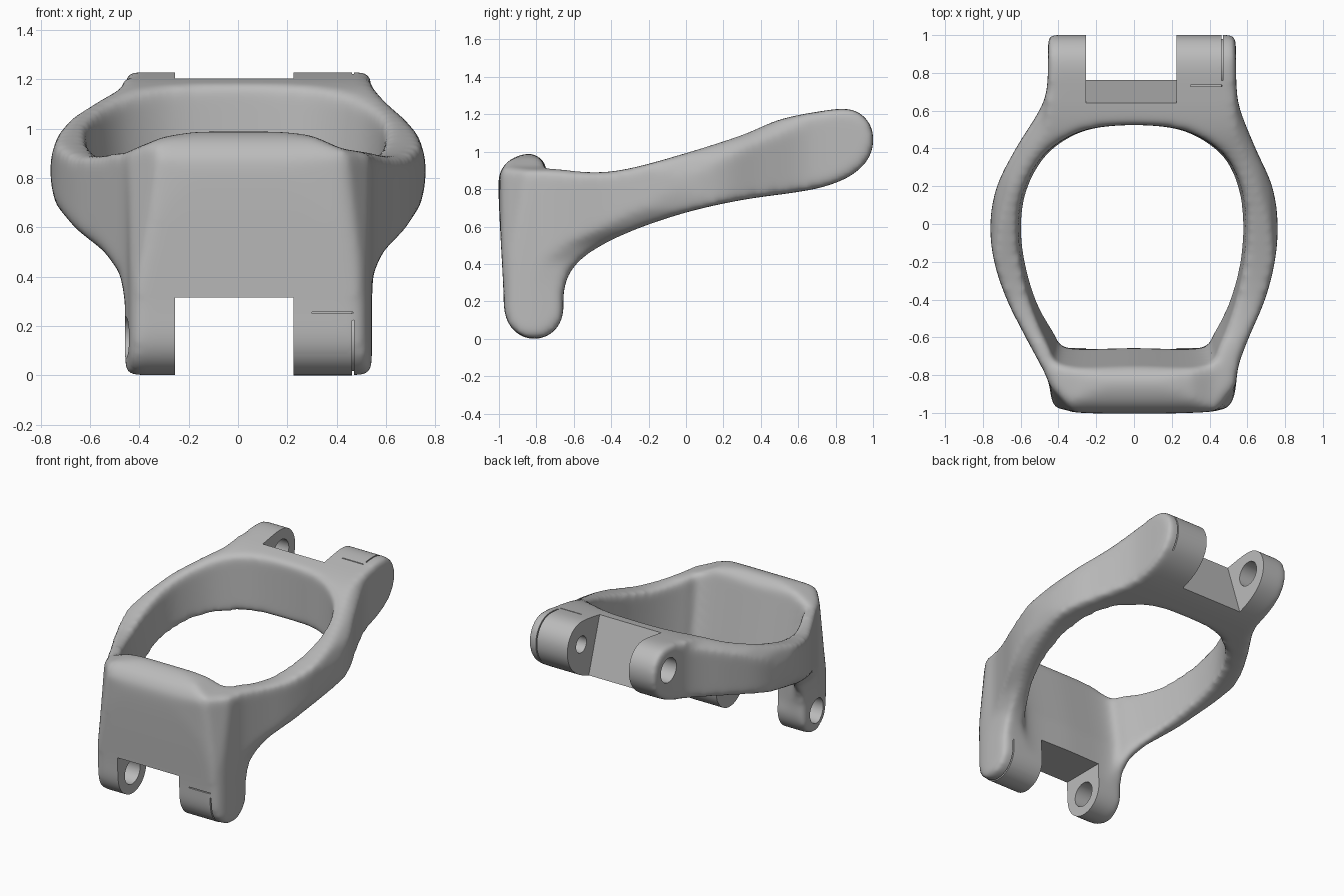
import bpy, bmesh, math
from mathutils import Vector

if "Cube" in bpy.data.objects:
    bpy.data.objects.remove(bpy.data.objects["Cube"])

grey = bpy.data.materials.new("satin grey")
grey.diffuse_color = (0.5, 0.5, 0.5, 1)
grey.use_nodes = True
grey.node_tree.nodes["Principled BSDF"].inputs["Base Color"].default_value = grey.diffuse_color


def curve_through(pts, n=5):
    """Closed Catmull-Rom curve through the points."""
    out, k = [], len(pts)
    for i in range(k):
        a, b, c, d = (Vector(pts[(i + j) % k]) for j in (-1, 0, 1, 2))
        for s in range(n):
            t = s / n
            out.append(0.5 * (2 * b + (c - a) * t + (2 * a - 5 * b + 4 * c - d) * t ** 2
                              + (3 * b - a - 3 * c + d) * t ** 3))
    return out


def loft(name, first, last):
    """Solid between two matching 3D outlines."""
    bm = bmesh.new()
    a = [bm.verts.new(p) for p in first]
    b = [bm.verts.new(p) for p in last]
    bm.faces.new(a)
    bm.faces.new(b[::-1])
    for i in range(len(a)):
        j = (i + 1) % len(a)
        bm.faces.new((a[j], a[i], b[i], b[j]))
    bmesh.ops.recalc_face_normals(bm, faces=bm.faces)
    mesh = bpy.data.meshes.new(name)
    bm.to_mesh(mesh)
    bm.free()
    mesh.materials.append(grey)
    ob = bpy.data.objects.new(name, mesh)
    bpy.context.collection.objects.link(ob)
    return ob


def extrude(name, pts, axis, lo, hi):
    """Prism of a 2D outline along axis 0, 1 or 2."""
    def place(p, h):
        q = [p[0], p[1]]
        q.insert(axis, h)
        return q
    return loft(name, [place(p, lo) for p in pts], [place(p, hi) for p in pts])


def disc(c, r, n=64):
    return [(c[0] + r * math.cos(2 * math.pi * i / n), c[1] + r * math.sin(2 * math.pi * i / n))
            for i in range(n)]


def apply(ob, kind, **props):
    mod = ob.modifiers.new(kind.lower(), kind)
    for key, value in props.items():
        setattr(mod, key, value)
    bpy.context.view_layer.objects.active = ob
    bpy.ops.object.modifier_apply(modifier=mod.name)


def combine(ob, other, op):
    other.hide_render = True
    apply(ob, 'BOOLEAN', object=other, operation=op, solver='EXACT')
    bpy.data.objects.remove(other)


# Side profile (y, z): upright front plate and rising arm
side = [(-1.0, .8), (-.985, .9), (-.93, .96), (-.83, .99), (-.77, .955), (-.70, .912),
        (-.5, .887), (-.3, .908), (0, .99), (.3, 1.088), (.5, 1.168), (.7, 1.21), (.87, 1.226),
        (.965, 1.17), (1.0, 1.07), (.97, .96), (.88, .875), (.75, .82), (.6, .788), (.3, .745),
        (0, .678), (-.3, .575), (-.52, .46), (-.62, .36), (-.657, .25), (-.66, .13),
        (-.71, .04), (-.81, 0), (-.91, .04), (-.965, .13), (-.975, .3)]
body = extrude("ring_body", curve_through(side), 0, -1, 1)

# Plan outline (x, y)
plan = [(-.36, -.99), (-.43, -.94), (-.455, -.82), (-.57, -.6), (-.67, -.4), (-.737, -.2),
        (-.758, 0), (-.722, .2), (-.622, .4), (-.498, .6), (-.458, .72), (-.452, .9),
        (-.452, 1.1), (-.45, 1.3), (-.3, 1.5), (.4, 1.5), (.535, 1.3),
        (.535, 1.1), (.537, .9), (.54, .72), (.56, .6), (.64, .4), (.728, .2), (.758, 0),
        (.742, -.2), (.69, -.4), (.605, -.6), (.55, -.75), (.535, -.87), (.51, -.95),
        (.42, -.99), (0, -1.002)]
combine(body, extrude("plan_cutter", curve_through(plan), 2, -.5, 2), 'INTERSECT')

# Front outline (x, z)
front = [(-.455, -.1), (-.455, .3), (-.475, .415), (-.54, .505), (-.655, .595), (-.738, .695),
         (-.76, .8), (-.757, .88), (-.73, .97), (-.67, 1.04), (-.56, 1.11), (-.47, 1.16),
         (-.45, 1.3), (.535, 1.3), (.545, 1.16), (.6, 1.1), (.67, 1.04), (.73, .97),
         (.757, .88), (.76, .8), (.74, .695), (.675, .595), (.587, .505), (.545, .415),
         (.54, .3), (.54, -.1)]
combine(body, extrude("front_cutter", front, 1, -2, 2), 'INTERSECT')

# Arched crest of the front plate
crest = [(-.9, .88), (-.6, .89), (-.46, .9), (-.3, .965), (-.15, .99), (.15, .99), (.3, .97),
         (.42, .915), (.6, .89), (.9, .88), (.9, 1.4), (-.9, 1.4)]
combine(body, extrude("crest_cutter", crest, 1, -1.5, -.6), 'DIFFERENCE')

# Plate corners, chamfered more towards the top
for low, high in (([(-.41, -1.05), (-.5, -.9), (-.6, -1.1)],
                   [(-.25, -1.05), (-.50, -.76), (-.6, -1.1)]),
                  ([(.49, -1.05), (.58, -.9), (.7, -1.1)],
                   [(.37, -1.05), (.58, -.76), (.7, -1.1)])):
    combine(body, loft("corner_cutter", [(x, y, .1) for x, y in low],
                       [(x, y, 1.1) for x, y in high]), 'DIFFERENCE')

# Oval opening, its front wall leaning towards the crest
opening = [(-.37, -.66), (-.44, -.58), (-.53, -.4), (-.585, -.2), (-.602, -.03), (-.58, .15),
           (-.5, .32), (-.39, .43), (-.23, .505), (0, .527), (.23, .505), (.39, .43), (.5, .32),
           (.565, .15), (.582, -.03), (.57, -.2), (.52, -.4), (.44, -.58), (.37, -.66),
           (0, -.66)]
ring = curve_through(opening)


def level(z):
    lean = max(0, z - .48) * .21
    return [(x * (1 + .12 * (z - .74)), y - lean * min(1, max(0, -y / .6)), z) for x, y in ring]


for z0, z1 in ((.2, .481), (.48, 1.5)):
    combine(body, loft("opening_cutter", level(z0), level(z1)), 'DIFFERENCE')

# Soften every edge of the body
apply(body, 'REMESH', mode='VOXEL', voxel_size=.016)
apply(body, 'SMOOTH', factor=.5, iterations=28)
apply(body, 'DISPLACE', strength=.003, mid_level=0)

# Notches between the lugs
rear_notch = [(.6, 1.33), (.8, .7), (1.2, .7), (1.2, 1.33)]
front_notch = [(-1.1, .315), (-.5, .315), (-.5, -.1), (-1.1, -.1)]
for cut in (rear_notch, front_notch):
    combine(body, extrude("notch_cutter", cut, 0, -.255, .225), 'DIFFERENCE')

# Hinge lugs: knuckle on the right, pin holes, seam and ledge
for centre, ledge in (((-.812, .153), (-1.1, .25, -.955, .257)),
                      ((.845, 1.07), (.728, 1.195, .735, 1.4))):
    combine(body, extrude("knuckle", disc(centre, .153), 0, .226, .467), 'UNION')
    combine(body, extrude("seam_cutter", disc(centre, .175), 0, .463, .471), 'DIFFERENCE')
    combine(body, extrude("seam_core", disc(centre, .135), 0, .45, .485), 'UNION')
    y0, z0, y1, z1 = ledge
    combine(body, extrude("ledge_cutter", [(y0, z0), (y1, z0), (y1, z1), (y0, z1)],
                          0, .3, .467), 'DIFFERENCE')
    combine(body, extrude("pin_hole", disc(centre, .085), 0, -.7, -.2), 'DIFFERENCE')
    combine(body, extrude("blind_hole", disc(centre, .058), 0, .15, .44), 'DIFFERENCE')

bpy.ops.object.select_all(action='DESELECT')
body.select_set(True)
bpy.context.view_layer.objects.active = body
bpy.ops.object.shade_smooth_by_angle(angle=math.radians(50))
